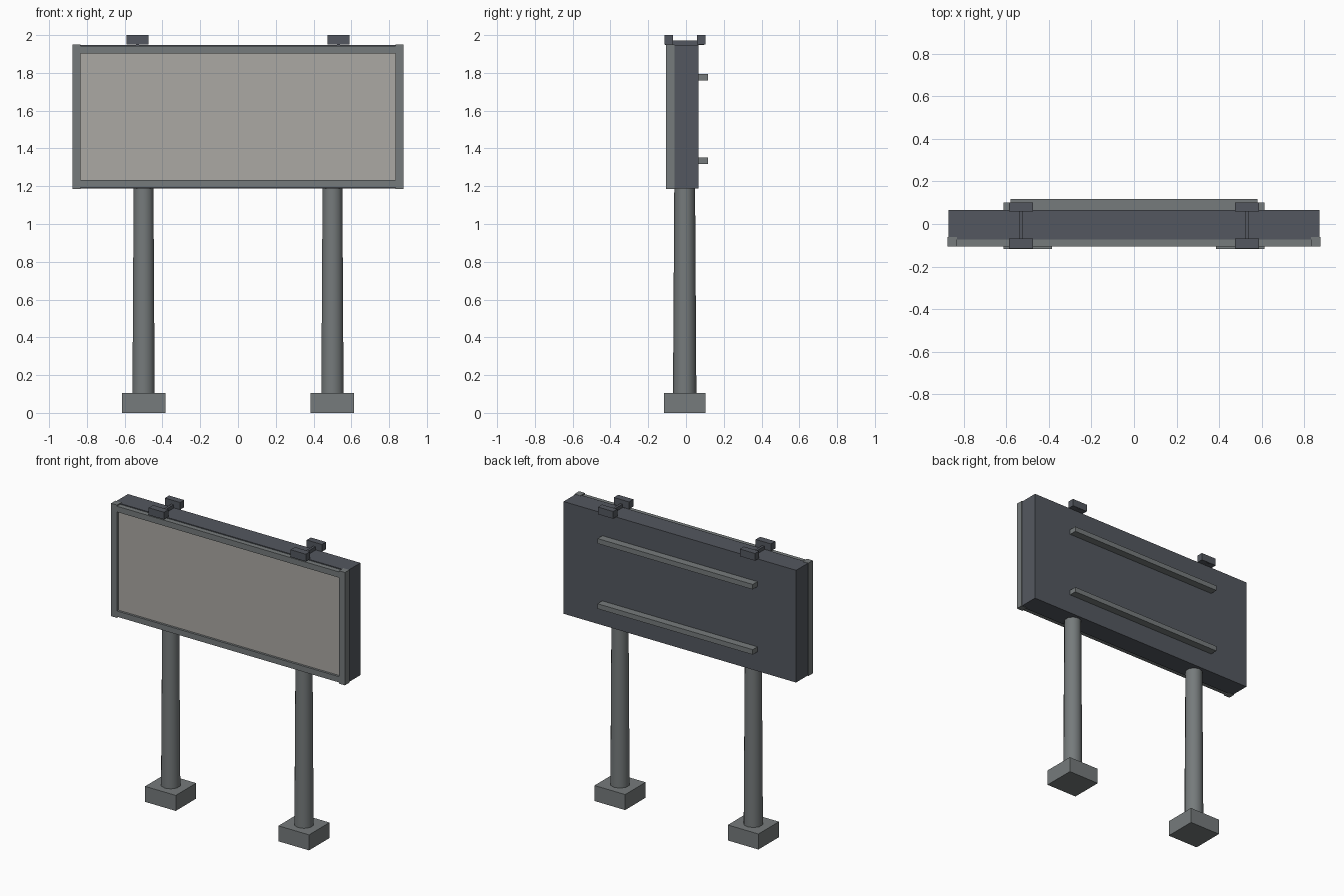
import bpy, bmesh, math

if "Cube" in bpy.data.objects:
    bpy.data.objects.remove(bpy.data.objects["Cube"])


def material(name, rgb):
    m = bpy.data.materials.new(name)
    m.diffuse_color = (*rgb, 1)
    m.use_nodes = True
    m.node_tree.nodes["Principled BSDF"].inputs["Base Color"].default_value = m.diffuse_color
    return m


METAL = material("grey_metal", (0.18, 0.197, 0.2))
DARK = material("dark_slate", (0.088, 0.097, 0.115))
PANEL = material("warm_grey_panel", (0.41, 0.395, 0.37))


def finish(name, bm, mat):
    me = bpy.data.meshes.new(name)
    bm.to_mesh(me)
    bm.free()
    me.materials.append(mat)
    ob = bpy.data.objects.new(name, me)
    bpy.context.collection.objects.link(ob)
    return ob


def box(name, x, y, z, mat):
    """Box from (min, max) ranges on each axis."""
    bm = bmesh.new()
    bmesh.ops.create_cube(bm, size=1)
    for v in bm.verts:
        v.co = [r[0] if c < 0 else r[1] for c, r in zip(v.co, (x, y, z))]
    return finish(name, bm, mat)


def post(name, x, y, z0, z1, r0, r1, mat):
    """Tapered ten-sided post, smooth around its side."""
    bm = bmesh.new()
    bmesh.ops.create_cone(bm, cap_ends=True, segments=10, radius1=r0, radius2=r1, depth=z1 - z0)
    bmesh.ops.translate(bm, verts=bm.verts, vec=(x, y, (z0 + z1) / 2))
    for f in bm.faces:
        f.smooth = abs(f.normal.z) < 0.5
    for e in bm.edges:
        e.smooth = all(f.smooth for f in e.link_faces)
    return finish(name, bm, mat)


# Sign cabinet and display panel
box("cabinet", (-0.872, 0.872), (-0.073, 0.066), (1.187, 1.948), DARK)
box("display_panel", (-0.84, 0.84), (-0.092, -0.07), (1.225, 1.91), PANEL)

# Frame around the panel: side bars overlap the cabinet slightly
box("frame_top", (-0.835, 0.835), (-0.107, -0.068), (1.903, 1.942), METAL)
box("frame_bottom", (-0.835, 0.835), (-0.107, -0.068), (1.193, 1.232), METAL)

for side, s in (("left", -1), ("right", 1)):
    box("frame_" + side, sorted((s * 0.833, s * 0.877)), (-0.107, -0.06), (1.185, 1.95), METAL)
    # Support post and footing
    post("post_" + side, s * 0.5, -0.007, 0.08, 1.2, 0.062, 0.055, METAL)
    box("footing_" + side, (s * 0.5 - 0.115, s * 0.5 + 0.115), (-0.117, 0.102), (0, 0.105), METAL)
    # Lamps on an arm over the top edge
    lx = s * 0.532
    box("lamp_arm_" + side, (lx - 0.008, lx + 0.008), (-0.11, 0.095), (1.947, 1.972), DARK)
    for end, y in (("front", (-0.115, -0.068)), ("back", (0.058, 0.102))):
        box(f"lamp_{end}_{side}", (lx - 0.057, lx + 0.057), y, (1.951, 2.0), DARK)

# Rear rails
for label, z in (("lower", 1.335), ("upper", 1.777)):
    box("rear_rail_" + label, (-0.582, 0.582), (0.06, 0.117), (z - 0.017, z + 0.017), METAL)
